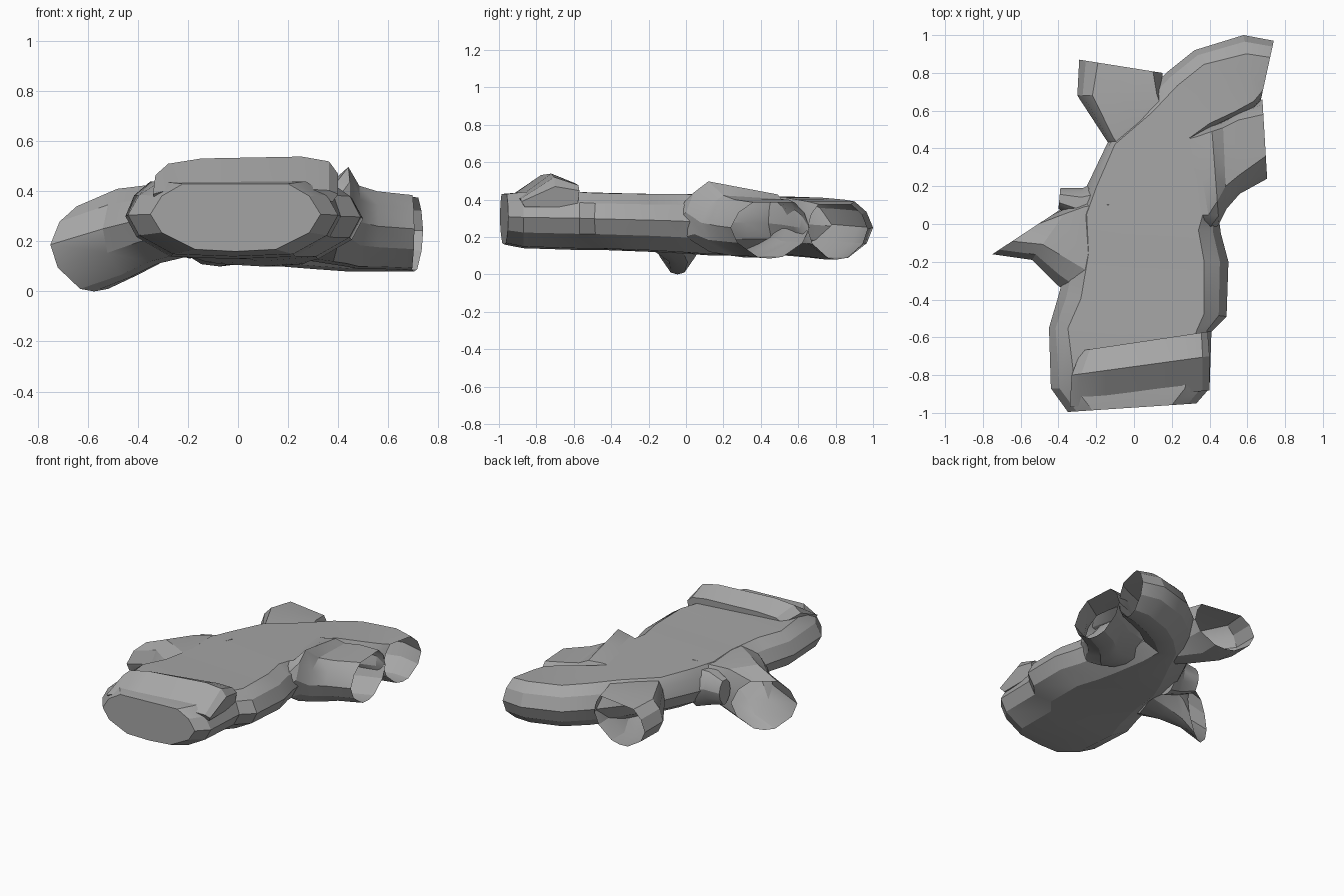
import bpy, bmesh, math
from mathutils import Vector

cloth = bpy.data.materials.new("grey_cloth")
cloth.diffuse_color = (0.38, 0.38, 0.38, 1)


def loft(name, rings, cap_end=False):
    """Skin a list of equal rings; the first one is always closed."""
    bm = bmesh.new()
    rows = [[bm.verts.new(p) for p in ring] for ring in rings]
    n = len(rows[0])
    for a, b in zip(rows, rows[1:]):
        for i in range(n):
            j = (i + 1) % n
            bm.faces.new((a[i], a[j], b[j], b[i]))
    bm.faces.new(rows[0])
    if cap_end:
        bm.faces.new(rows[-1])
    bmesh.ops.recalc_face_normals(bm, faces=bm.faces)
    mesh = bpy.data.meshes.new(name)
    bm.to_mesh(mesh)
    bm.free()
    mesh.materials.append(cloth)
    obj = bpy.data.objects.new(name, mesh)
    bpy.context.collection.objects.link(obj)
    bpy.ops.object.select_all(action='DESELECT')
    obj.select_set(True)
    bpy.context.view_layer.objects.active = obj
    bpy.ops.object.shade_smooth_by_angle(angle=math.radians(25))
    return obj


def section(xl, yl, xr, yr, z0, z1, il=.13, ir=.13, tilt=0):
    """Flattened cloth cross-section; il and ir inset the top, tilt lifts its right."""
    left, right = Vector((xl, yl, 0)), Vector((xr, yr, 0))
    w = (right - left).length
    a, b = min(il, .3 * w) / w, min(ir, .3 * w) / w
    c = min(.18, .34 * w) / w
    prof = [(0, .55), (.35 * a, .82), (a, 1), (.5, 1), (1 - b, 1), (1 - .35 * b, .82),
            (1, .55), (1 - .25 * c, .28), (1 - c, .03), (.5, 0), (c, .03), (.25 * c, .28)]
    return [left.lerp(right, t) + Vector((0, 0, z0 + s * (z1 + tilt * t - z0))) for t, s in prof]


def tube(name, sections, cap_end=False):
    return loft(name, [section(*s) for s in sections], cap_end)


# Main flattened body, running on into the long open leg
tube("body_and_long_leg", [
    (-.35, -.995, .33, -.95, .16, .43),
    (-.44, -.87, .40, -.87, .14, .44),
    (-.45, -.55, .41, -.57, .13, .44, .10, .08),
    (-.40, -.38, .49, -.49, .13, .435, .12, .12),
    (-.34, -.15, .50, -.20, .12, .43, .10, .13),
    (-.31, .06, .46, -.05, .11, .43, .06, .12),
    (-.25, .20, .44, .10, .10, .425, .05, .06),
    (-.14, .43, .40, .32, .10, .42, .04, .05),
    (.02, .64, .32, .44, .10, .415, .09, .03),
    (.17, .80, .42, .51, .09, .41, .09, .03),
    (.32, .92, .55, .57, .08, .40, .09, .03),
    (.58, 1.0, .64, .61, .08, .39, .10, .04),
    (.74, .97, .67, .65, .08, .375, .09, .06),
])

# Short open leg on the right with a raised fold at its root
tube("short_leg", [
    (.20, .48, .28, .00, .13, .40, .05, .05),
    (.32, .50, .41, -.05, .11, .42, .04, .10, .02),
    (.41, .53, .45, .00, .10, .42, .04, .12, .10),
    (.47, .55, .49, .08, .09, .40, .04, .12, .03),
    (.55, .60, .56, .16, .09, .40, .05, .10),
    (.68, .66, .705, .24, .085, .385, .08, .12),
])

# Open sleeve at the rear left
tube("rear_sleeve", [
    (-.06, .32, .30, .42, .14, .39, .04, .03),
    (-.15, .45, .20, .55, .12, .40, .04, .03),
    (-.30, .68, .15, .69, .10, .40, .08, .03),
    (-.29, .87, .15, .80, .10, .385, .10, .05),
])

# Drooping open sleeve on the left
tube("left_sleeve", [
    (-.30, -.40, -.10, .15, .14, .43, .16, .05),
    (-.41, -.32, -.24, .14, .11, .425, .17, .05),
    (-.54, -.19, -.33, .11, .055, .41, .10, .07),
    (-.75, -.16, -.40, .07, .00, .34),
])

# Small crumpled fold above the left sleeve
tube("small_fold", [
    (-.20, -.02, -.18, .24, .13, .41),
    (-.30, .03, -.27, .19, .16, .40),
    (-.40, .08, -.39, .19, .20, .37),
], True)

# Folded waistband lying raised over the front end
rings = []
for t, drop in ((0, .07), (.07, .025), (.25, .005), (.8, 0), (.95, .02), (1, .07)):
    edges = [((-.34, -.97, .41), (.40, -.88, .41), .3),
             ((-.33, -.80, .535), (.40, -.70, .54), 1),
             ((-.28, -.67, .47), (.39, -.57, .49), .6),
             ((-.28, -.68, .36), (.38, -.58, .36), 0),
             ((-.33, -.93, .36), (.38, -.86, .36), 0)]
    rings.append([Vector(a).lerp(Vector(b), t) - Vector((0, 0, drop * k)) for a, b, k in edges])
loft("waistband", rings, cap_end=True)
